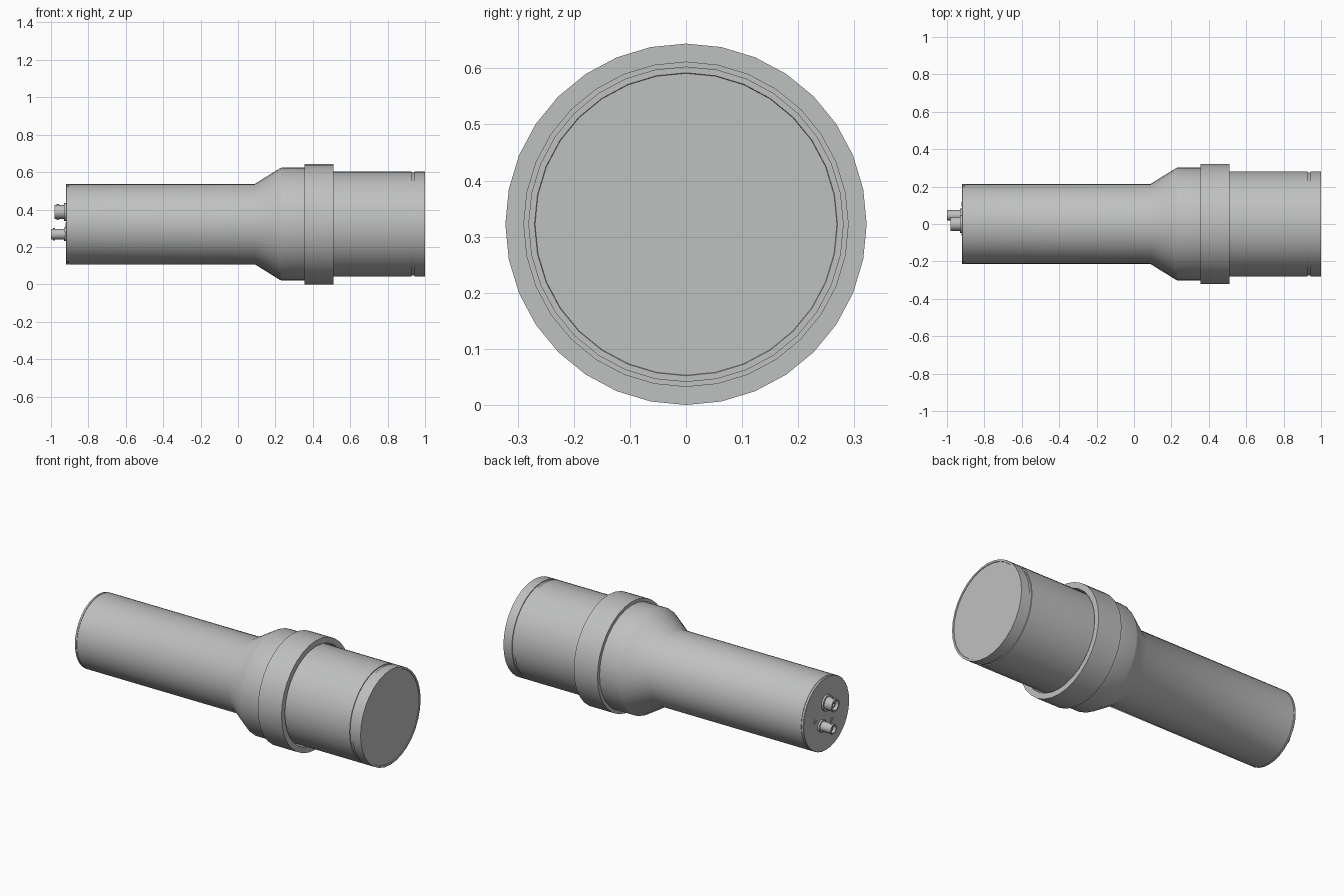
import bpy, bmesh, math

if "Cube" in bpy.data.objects:
    bpy.data.objects.remove(bpy.data.objects["Cube"])

CZ = 0.322   # height of the long axis
SIDES = 32

mat = bpy.data.materials.new("satin grey metal")
mat.diffuse_color = (0.52, 0.53, 0.525, 1)
mat.use_nodes = True
mat.node_tree.nodes["Principled BSDF"].inputs["Base Color"].default_value = mat.diffuse_color


def lathe(name, profile, cy=0.0, cz=CZ, sides=SIDES, closed=False):
    """Revolve (x, radius) points about a line parallel to x."""
    bm = bmesh.new()
    rings = []
    for x, r in profile:
        ring = []
        for i in range(sides):
            a = 2 * math.pi * i / sides
            ring.append(bm.verts.new((x, cy + r * math.sin(a), cz + r * math.cos(a))))
        rings.append(ring)
    pairs = list(zip(rings, rings[1:]))
    if closed:
        pairs.append((rings[-1], rings[0]))
    else:
        bm.faces.new(rings[0])
        bm.faces.new(rings[-1])
    for a, b in pairs:
        for i in range(sides):
            j = (i + 1) % sides
            bm.faces.new((a[i], a[j], b[j], b[i]))
    bmesh.ops.recalc_face_normals(bm, faces=bm.faces[:])
    me = bpy.data.meshes.new(name)
    bm.to_mesh(me)
    bm.free()
    me.materials.append(mat)
    ob = bpy.data.objects.new(name, me)
    bpy.context.collection.objects.link(ob)
    bpy.ops.object.select_all(action='DESELECT')
    ob.select_set(True)
    bpy.context.view_layer.objects.active = ob
    bpy.ops.object.shade_smooth_by_angle(angle=math.radians(35))
    return ob


# Rear tube flaring into the wide shoulder, closed behind the collar
lathe("tube_housing", [(-0.905, 0.215), (0.09, 0.215), (0.225, 0.299),
                       (0.235, 0.302), (0.36, 0.302)])

# Rear end cap with a fine seam
lathe("rear_cap", [(-0.92, 0.213), (-0.918, 0.215), (-0.908, 0.215),
                   (-0.908, 0.212), (-0.90, 0.212)])

# Wide collar, open toward the front with a narrow gap
lathe("collar", [(0.355, 0.322), (0.51, 0.322), (0.51, 0.289), (0.37, 0.289),
                 (0.37, 0.27), (0.355, 0.27)], closed=True)

# Front canister with groove and slightly recessed end window
lathe("front_canister", [(0.34, 0.281), (0.928, 0.281), (0.928, 0.276),
                         (0.945, 0.276), (0.945, 0.281), (1.0, 0.281),
                         (1.0, 0.270), (0.997, 0.269)])


def connector(name, cy, cz, r, tip):
    # Flange and hollow barrel
    lathe(name + "_socket", [(-0.915, r * 1.28), (-0.931, r * 1.28), (-0.931, r),
                             (tip, r), (tip, r * 0.75), (-0.935, r * 0.75)],
          cy, cz, 24)
    # Inner insulator and pin
    lathe(name + "_insulator", [(-0.93, r * 0.45), (tip + 0.012, r * 0.45),
                                (tip + 0.012, r * 0.2), (-0.94, r * 0.2)], cy, cz, 16)
    # Bayonet lugs on both sides of the barrel
    for s in (1, -1):
        bpy.ops.mesh.primitive_cylinder_add(
            vertices=10, radius=0.006, depth=0.012,
            location=(tip + 0.016, cy, cz + s * r))
        lug = bpy.context.object
        lug.name = name + "_lug"
        lug.data.materials.append(mat)


connector("upper_connector", 0.0, 0.387, 0.037, -0.98)
connector("lower_connector", 0.046, 0.268, 0.028, -1.0)

# Two small hollow fittings on the rear face
for y, z in ((0.105, 0.315), (-0.05, 0.27)):
    lathe("rear_fitting", [(-0.915, 0.012), (-0.923, 0.012), (-0.923, 0.007),
                           (-0.9205, 0.007)], y, z, 12)
